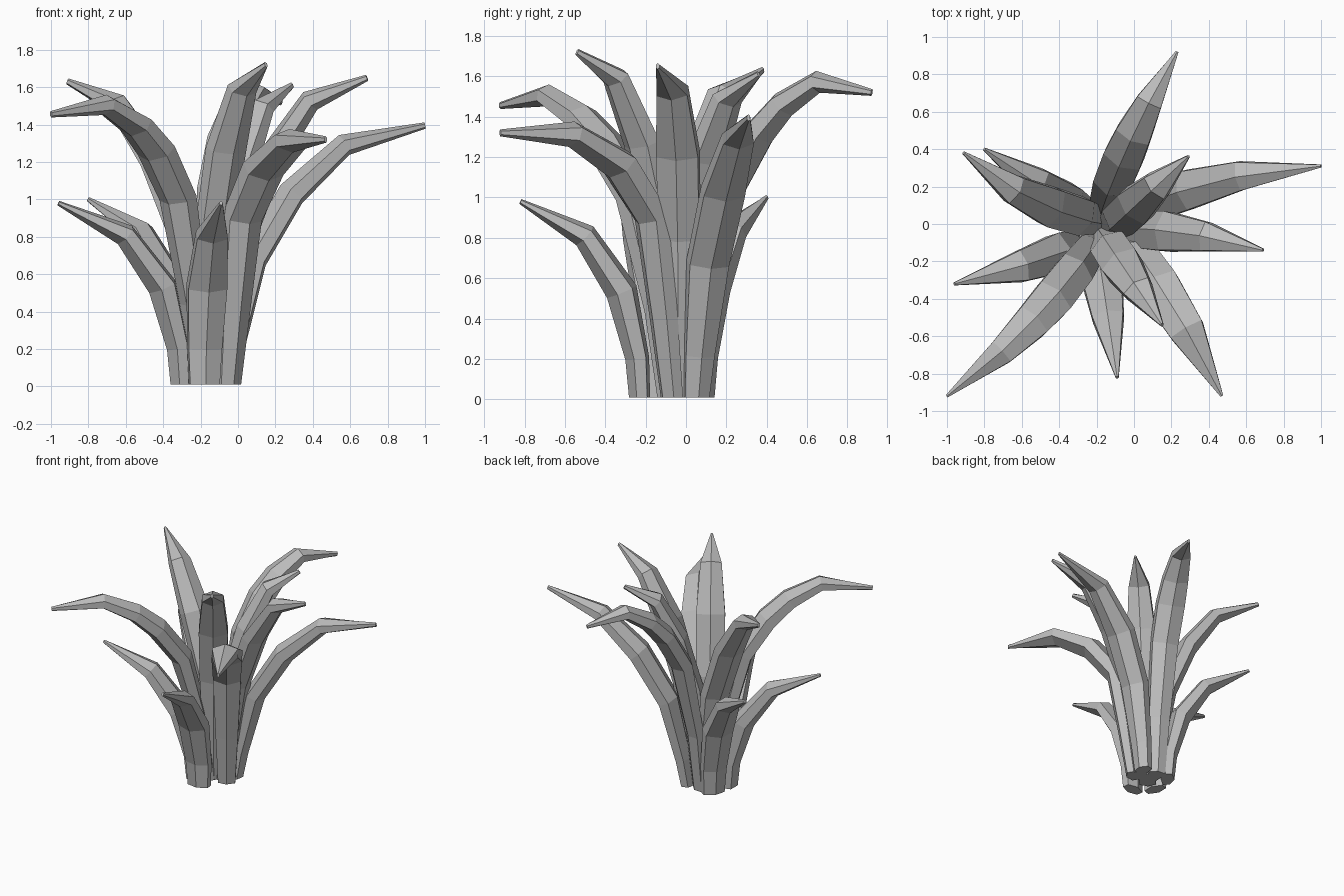
import bpy
import bmesh
from math import cos, sin, radians
from mathutils import Vector

if "Cube" in bpy.data.objects:
    bpy.data.objects.remove(bpy.data.objects["Cube"], do_unlink=True)

# One plain grey for the whole plant
grey = bpy.data.materials.new("leaf grey")
grey.use_nodes = True
colour = (0.5, 0.5, 0.5, 1)
grey.diffuse_color = colour
grey.node_tree.nodes["Principled BSDF"].inputs["Base Color"].default_value = colour

# Bend of each leaf kind: share of the reach, share of the tip height
BENDS = {
    "rising": [(0, 0), (.03, .15), (.13, .48), (.33, .735), (.6, .925), (1, 1)],
    "short": [(0, 0), (.02, .2), (.15, .54), (.46, .825), (1, 1)],
    "arching": [(0, 0), (.05, .3), (.12, .68), (.32, .88), (.6, .995), (1, 1)],
    "drooping": [(0, 0), (.05, .3), (.18, .69), (.34, .865), (.48, .96), (.68, 1.035), (1, 1)],
}

# Half width and half thickness of the rings, from root to tip
SIZES = {
    "rising": [(.062, .053), (.073, .06), (.1, .075), (.105, .077), (.077, .06), (.008, .017)],
    "short": [(.08, .053), (.09, .06), (.105, .08), (.083, .063), (.008, .013)],
    "arching": [(.062, .053), (.08, .065), (.1, .085), (.11, .085), (.095, .065), (.008, .017)],
    "drooping": [(.062, .053), (.08, .06), (.1, .08), (.105, .08), (.095, .07), (.07, .055), (.008, .017)],
}


def make_leaf(name, kind, root, tip, bow=0):
    """Loft six-sided rings along a bent path from root to tip."""
    root, tip = Vector((*root, .01)), Vector(tip)
    reach = Vector((tip.x - root.x, tip.y - root.y, 0))
    side = Vector((-reach.y, reach.x, 0)).normalized()
    rise = Vector((0, 0, tip.z - root.z))
    path = [root + reach * u + rise * h + side * bow * 4 * u * (1 - u)
            for u, h in BENDS[kind]]

    bm = bmesh.new()
    rings = []
    last = len(path) - 1
    for i, (centre, (width, thick)) in enumerate(zip(path, SIZES[kind])):
        before = (path[i] - path[max(i - 1, 0)]).normalized()
        after = (path[min(i + 1, last)] - path[i]).normalized()
        along = (before + after).normalized()
        if i == 0:
            along = Vector((0, 0, 1))
        across = (side - along * side.dot(along)).normalized()
        up = along.cross(across)
        ring = []
        for k in range(6):
            a = radians(60 * k)
            offset = across * (sin(a) / sin(radians(60)) * width) + up * (cos(a) * thick)
            ring.append(bm.verts.new(centre + offset))
        rings.append(ring)
    for low, high in zip(rings, rings[1:]):
        for k in range(6):
            n = (k + 1) % 6
            bm.faces.new((low[k], low[n], high[n], high[k]))
    bm.faces.new(rings[0])
    bm.faces.new(rings[-1])
    bmesh.ops.recalc_face_normals(bm, faces=bm.faces)

    mesh = bpy.data.meshes.new(name)
    bm.to_mesh(mesh)
    bm.free()
    mesh.materials.append(grey)
    leaf = bpy.data.objects.new(name, mesh)
    bpy.context.collection.objects.link(leaf)


# Tall leaves with level or drooping tips
make_leaf("back_leaf", "drooping", (-.17, .06), (.23, .92, 1.52), .025)
make_leaf("front_left_leaf", "arching", (-.05, -.07), (.47, -.92, 1.32), .025)
make_leaf("front_right_leaf", "drooping", (-.2, -.08), (-1, -.92, 1.455), .055)

# Tall leaves with rising tips
make_leaf("left_leaf", "rising", (-.05, .05), (1, .31, 1.395), .055)
make_leaf("upper_left_leaf", "rising", (-.08, -.03), (.69, -.14, 1.65), .03)
make_leaf("upper_front_leaf", "rising", (-.17, -.06), (.15, -.54, 1.72))
make_leaf("inner_back_leaf", "rising", (-.13, -.03), (.29, .36, 1.61))
make_leaf("upper_right_leaf", "rising", (-.18, .02), (-.91, .38, 1.63), .06)

# Short outer leaves
make_leaf("short_front_leaf", "short", (-.18, -.23), (-.09, -.82, .98))
make_leaf("short_right_leaf", "short", (-.31, -.12), (-.96, -.32, .98), .015)
make_leaf("short_back_leaf", "short", (-.28, .06), (-.8, .4, 1.0))
